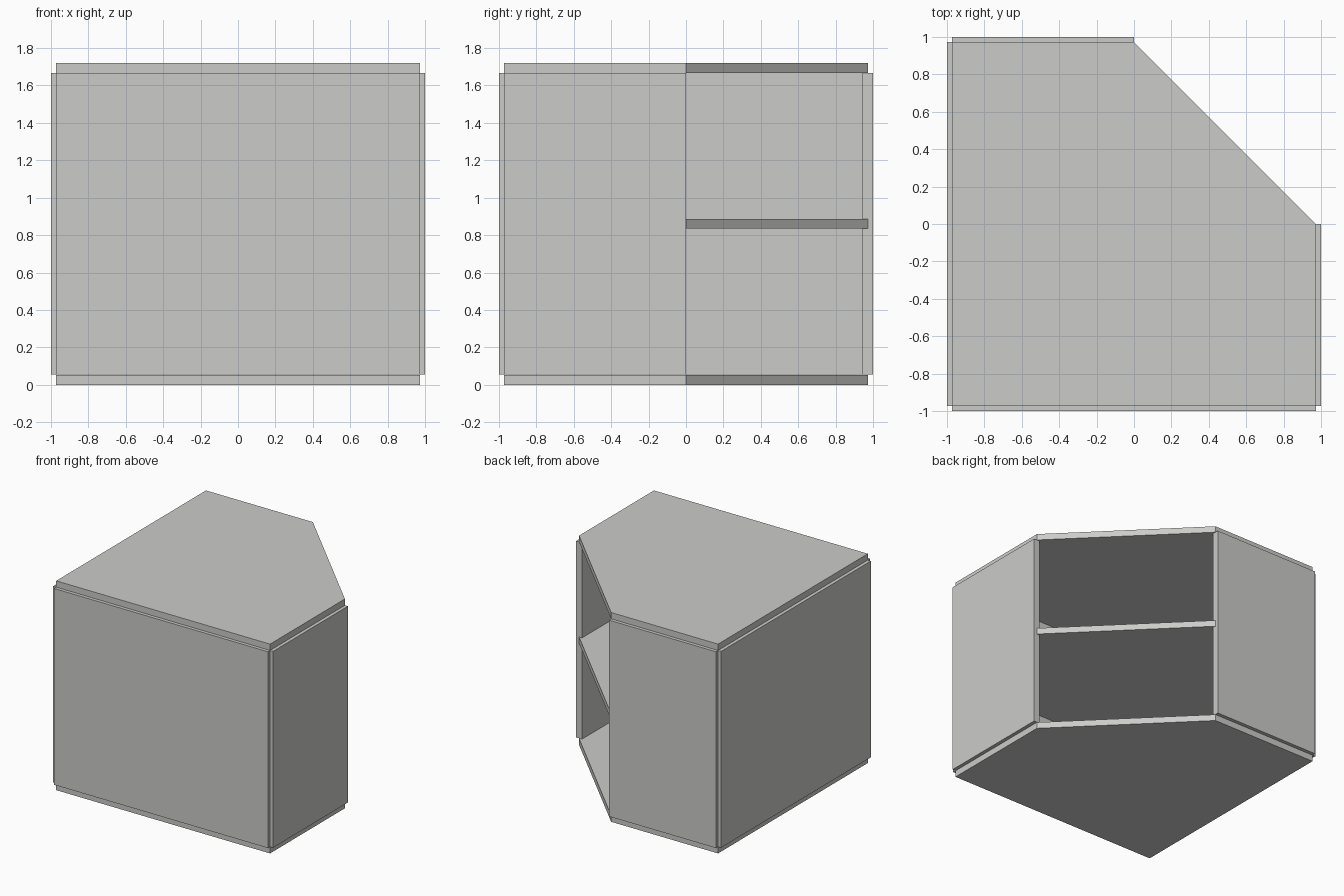
import bpy, bmesh

if "Cube" in bpy.data.objects:
    bpy.data.objects.remove(bpy.data.objects["Cube"])

# One plain grey board colour
grey = bpy.data.materials.new("board grey")
grey.diffuse_color = (0.6, 0.6, 0.59, 1)
grey.use_nodes = True
grey.node_tree.nodes["Principled BSDF"].inputs["Base Color"].default_value = grey.diffuse_color


def prism(name, outline, z0, z1):
    """Extrude a flat outline between two heights."""
    bm = bmesh.new()
    face = bm.faces.new([bm.verts.new((x, y, z0)) for x, y in outline])
    up = bmesh.ops.extrude_face_region(bm, geom=[face])["geom"]
    for v in up:
        if isinstance(v, bmesh.types.BMVert):
            v.co.z = z1
    bmesh.ops.recalc_face_normals(bm, faces=bm.faces[:])
    mesh = bpy.data.meshes.new(name)
    bm.to_mesh(mesh)
    bm.free()
    mesh.materials.append(grey)
    obj = bpy.data.objects.new(name, mesh)
    bpy.context.collection.objects.link(obj)
    return obj


def panel(name, x0, x1, y0, y1):
    """Upright wall panel between the base and the top."""
    return prism(name, [(x0, y0), (x1, y0), (x1, y1), (x0, y1)], 0.055, 1.668)


E = 0.972   # edge of the horizontal boards
T = 0.055   # wall thickness, standing proud of the boards

# Horizontal boards: squares with one corner cut off for the opening
board = [(-E, -E), (E, -E), (E, 0), (0, E), (-E, E)]
for name, z0, z1 in (("base_board", 0, 0.053),
                     ("middle_shelf", 0.835, 0.887),
                     ("top_board", 1.668, 1.72)):
    prism(name, board, z0, z1)

# Wall panels
panel("front_panel", -E, E, -1, -1 + T)
panel("left_panel", -1, -1 + T, -E, E)
panel("right_panel", 1 - T, 1, -E, 0)
panel("back_panel", -E, 0, 1 - T, 1)
